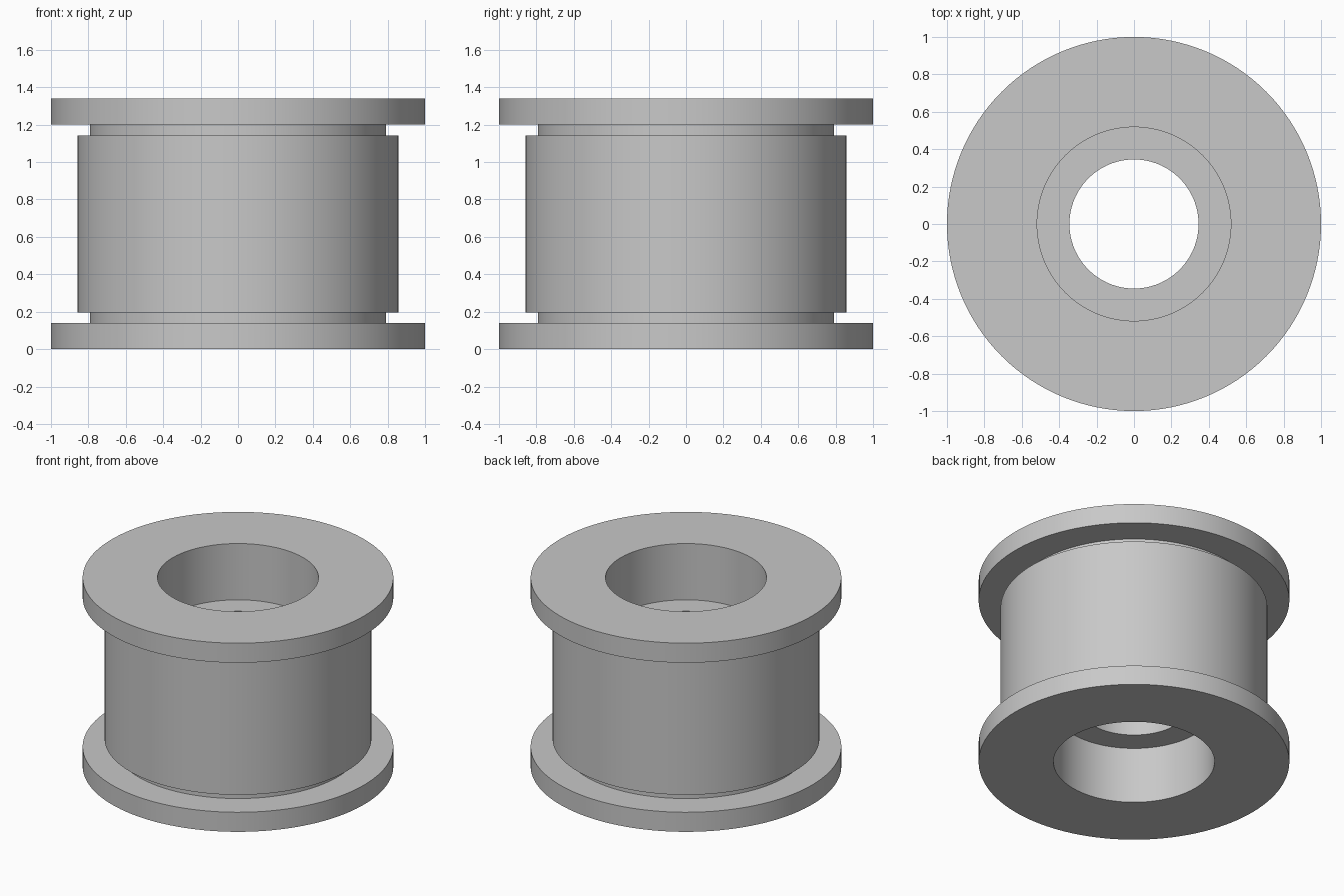
import bpy
import bmesh
import math

cube = bpy.data.objects.get("Cube")
if cube:
    bpy.data.objects.remove(cube, do_unlink=True)

HEIGHT = 1.34
SEGMENTS = 128

grey = bpy.data.materials.new("plain_grey")
grey.use_nodes = True
colour = (0.58, 0.58, 0.58, 1)
grey.diffuse_color = colour
grey.node_tree.nodes["Principled BSDF"].inputs["Base Color"].default_value = colour


def lathe(name, profile):
    """Revolve a closed (radius, z) profile around the z axis."""
    bm = bmesh.new()
    rings = []
    for r, z in profile:
        rings.append([bm.verts.new((r * math.cos(a), r * math.sin(a), z))
                      for a in (math.tau * i / SEGMENTS for i in range(SEGMENTS))])
    for ring, following in zip(rings, rings[1:] + rings[:1]):
        for i in range(SEGMENTS):
            j = (i + 1) % SEGMENTS
            bm.faces.new((ring[i], ring[j], following[j], following[i]))
    bmesh.ops.recalc_face_normals(bm, faces=bm.faces)
    mesh = bpy.data.meshes.new(name)
    bm.to_mesh(mesh)
    bm.free()
    mesh.materials.append(grey)
    obj = bpy.data.objects.new(name, mesh)
    bpy.context.collection.objects.link(obj)
    bpy.ops.object.select_all(action="DESELECT")
    obj.select_set(True)
    bpy.context.view_layer.objects.active = obj
    bpy.ops.object.shade_smooth_by_angle(angle=math.radians(30))
    return obj


# Lower half: inner shelf, counterbore, flange, neck groove, drum wall
lower = [(0.345, 0.4), (0.518, 0.4), (0.518, 0), (1, 0),
         (1, 0.139), (0.791, 0.139), (0.791, 0.197), (0.859, 0.197)]

# Upper half mirrors the lower one about the middle height
upper = [(r, HEIGHT - z) for r, z in reversed(lower)]

lathe("flanged_roller", lower + upper)
